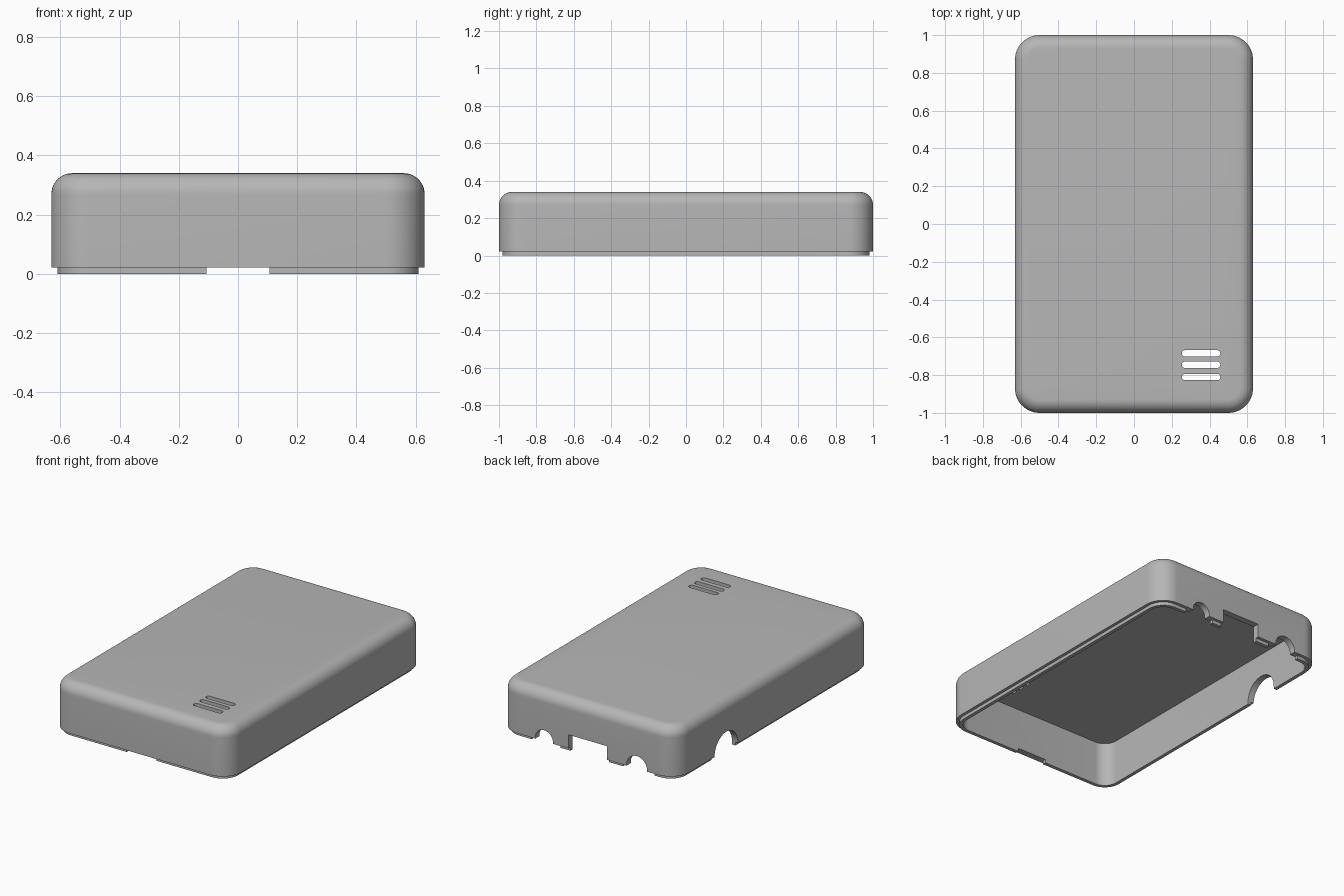
import bpy
import bmesh
from math import sin, cos, pi
from mathutils import Vector

cube = bpy.data.objects.get("Cube")
if cube:
    bpy.data.objects.remove(cube, do_unlink=True)

HALF_X, HALF_Y, HEIGHT = 0.63, 1.0, 0.34
CORNER, FILLET = 0.13, 0.07
LIP_INSET, LIP_TOP = 0.02, 0.022
WALL, CEILING = 0.043, 0.29
STEPS = 12

plastic = bpy.data.materials.new("grey_plastic")
plastic.use_nodes = True
plastic.diffuse_color = (0.47, 0.47, 0.47, 1)
plastic.node_tree.nodes["Principled BSDF"].inputs["Base Color"].default_value = (0.47, 0.47, 0.47, 1)


def arc(cx, cy, r, start, end, steps=STEPS):
    return [(cx + r * cos(start + (end - start) * i / steps),
             cy + r * sin(start + (end - start) * i / steps)) for i in range(steps + 1)]


def rounded_rect(inset):
    r = CORNER - inset
    cx, cy = HALF_X - CORNER, HALF_Y - CORNER
    points = []
    for i, (sx, sy) in enumerate([(1, 1), (-1, 1), (-1, -1), (1, -1)]):
        points += arc(sx * cx, sy * cy, r, i * pi / 2, (i + 1) * pi / 2)
    return points


def loft(name, loops):
    """Closed solid through a list of equal-length point loops."""
    bm = bmesh.new()
    rings = [[bm.verts.new(p) for p in loop] for loop in loops]
    bm.faces.new(rings[0])
    bm.faces.new(rings[-1])
    n = len(rings[0])
    for low, high in zip(rings, rings[1:]):
        for i in range(n):
            j = (i + 1) % n
            bm.faces.new((low[i], low[j], high[j], high[i]))
    bmesh.ops.recalc_face_normals(bm, faces=bm.faces[:])
    mesh = bpy.data.meshes.new(name)
    bm.to_mesh(mesh)
    bm.free()
    obj = bpy.data.objects.new(name, mesh)
    bpy.context.collection.objects.link(obj)
    mesh.materials.append(plastic)
    return obj


def cut(target, profile, axis, start, end):
    """Cut a profile, extruded along one axis, out of the target."""
    place = {"x": lambda u, v, w: Vector((w, u, v)),
             "y": lambda u, v, w: Vector((u, w, v)),
             "z": lambda u, v, w: Vector((u, v, w))}[axis]
    cutter = loft("cutter", [[place(u, v, w) for u, v in profile] for w in (start, end)])
    cutter.hide_render = True
    mod = target.modifiers.new("opening", "BOOLEAN")
    mod.operation = "DIFFERENCE"
    mod.solver = "EXACT"
    mod.object = cutter
    bpy.context.view_layer.objects.active = target
    bpy.ops.object.modifier_apply(modifier=mod.name)
    bpy.data.objects.remove(cutter, do_unlink=True)


def box(u0, u1, top):
    return [(u0, -0.1), (u1, -0.1), (u1, top), (u0, top)]


def arch(u, z, r):
    return arc(u, z, r, 0, pi, 24) + [(u - r, -0.1), (u + r, -0.1)]


# Hollow shell: ceiling, inner wall, stepped lip, outer wall, rounded top edge
section = [(WALL, CEILING), (WALL, 0), (LIP_INSET, 0), (LIP_INSET, LIP_TOP), (0, LIP_TOP)]
section += [(FILLET - x, z) for x, z in arc(0, HEIGHT - FILLET, FILLET, 0, pi / 2, 10)
            for x in [x]]
shell = loft("case_top_shell", [[(x, y, z) for x, y in rounded_rect(inset)]
                                for inset, z in section])

# Vent slots through the top
for y in (-0.685, -0.745, -0.81):
    slot = arc(0.44, y, 0.017, -pi / 2, pi / 2) + arc(0.27, y, 0.017, pi / 2, 3 * pi / 2)
    cut(shell, slot, "z", 0.2, 0.5)

# Gap in the front lip
cut(shell, box(-0.106, 0.106, LIP_TOP), "y", -1.1, -0.9)

# Back openings: central port, two round sockets, and the lip cleared around them
cut(shell, box(-0.137, 0.137, 0.11), "y", 0.9, 1.1)
for x, r in ((0.31, 0.063), (-0.35, 0.073)):
    cut(shell, arch(x, 0.03, r), "y", 0.9, 1.1)
    cut(shell, box(x - r - 0.04, x + r + 0.04, LIP_TOP), "y", 0.9, 1.1)

# Large round opening in the side wall
cut(shell, arch(0.49, 0.02, 0.12), "x", -0.7, -0.5)

# Smooth curves, crisp edges
bpy.ops.object.select_all(action="DESELECT")
shell.select_set(True)
bpy.context.view_layer.objects.active = shell
bpy.ops.object.shade_smooth_by_angle(angle=pi / 6)
